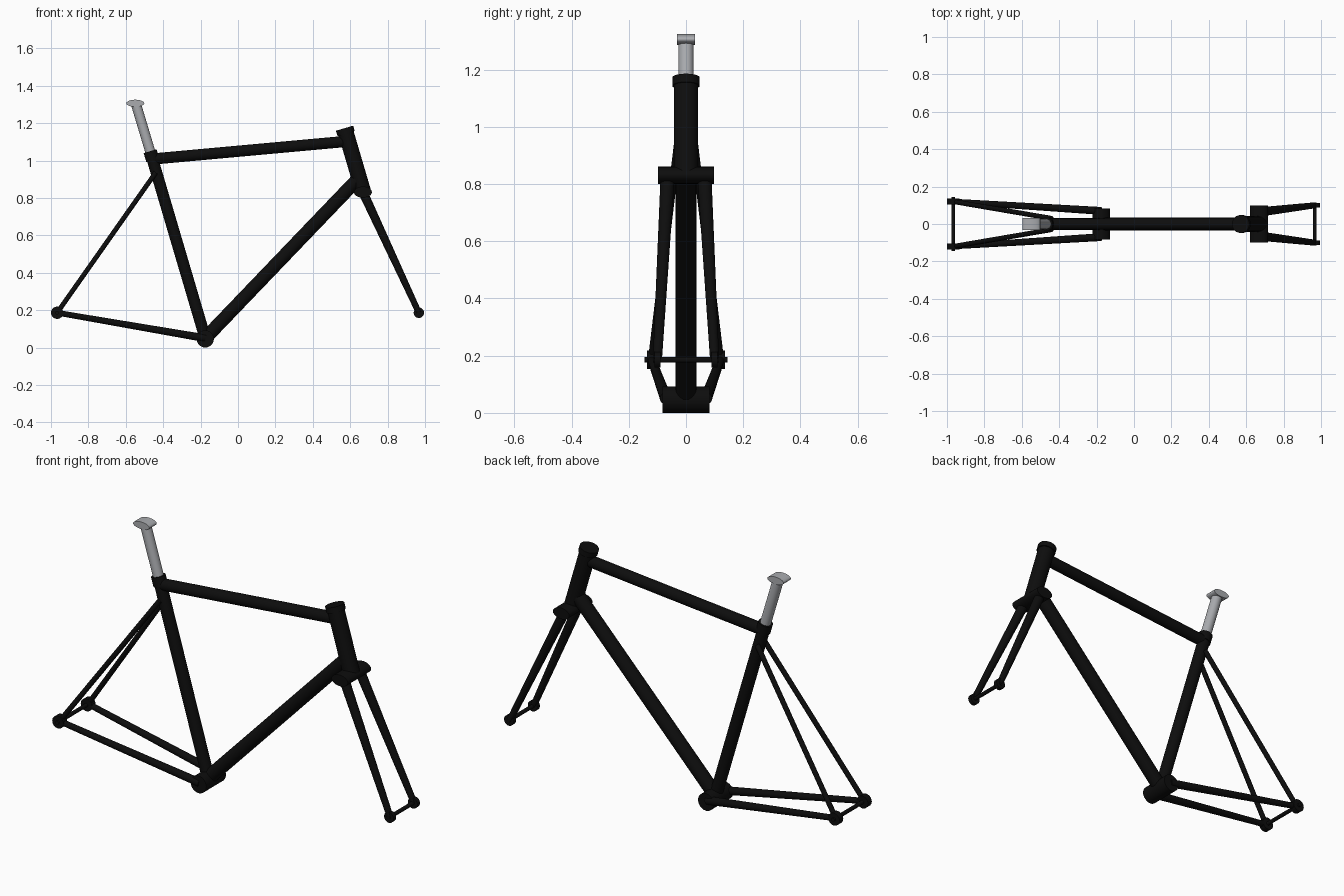
import bpy
import math
from mathutils import Vector

cube = bpy.data.objects.get("Cube")
if cube:
    bpy.data.objects.remove(cube, do_unlink=True)


def material(name, rgb):
    m = bpy.data.materials.new(name)
    m.use_nodes = True
    m.diffuse_color = (*rgb, 1)
    bsdf = next(n for n in m.node_tree.nodes if n.type == "BSDF_PRINCIPLED")
    bsdf.inputs["Base Color"].default_value = (*rgb, 1)
    return m


BLACK = material("frame black", (0.004, 0.004, 0.004))
SILVER = material("post silver", (0.4, 0.41, 0.43))


def tube(name, a, b, r1, r2=None, mat=BLACK, sides=24):
    """Capped round tube from a to b, tapering from r1 to r2."""
    a, b = Vector(a), Vector(b)
    bpy.ops.mesh.primitive_cone_add(
        vertices=sides, radius1=r1, radius2=r1 if r2 is None else r2,
        depth=(b - a).length, location=(a + b) / 2,
        rotation=(b - a).to_track_quat("Z", "Y").to_euler())
    obj = bpy.context.object
    obj.name = name
    obj.data.materials.append(mat)
    bpy.ops.object.shade_smooth_by_angle(angle=math.radians(40))
    return obj


def cross_bar(name, x, z, half, r, flat=1.0, mat=BLACK):
    """Cylinder across the frame, optionally flattened in height."""
    bpy.ops.mesh.primitive_cylinder_add(
        vertices=24, radius=r, depth=half * 2, location=(x, 0, z),
        rotation=(math.pi / 2, 0, 0))
    obj = bpy.context.object
    obj.name = name
    obj.scale.y = flat
    obj.data.materials.append(mat)
    bpy.ops.object.shade_smooth_by_angle(angle=math.radians(40))
    return obj


# Key points of the frame
bracket = Vector((-0.175, 0, 0.05))
seat_top = Vector((-0.467, 0, 1.04))
head_top = Vector((0.572, 0, 1.165))
head_low = Vector((0.672, 0, 0.825))
head_dir = (head_low - head_top).normalized()
seat_dir = (seat_top - bracket).normalized()

# Main triangle
tube("seat_tube", bracket, seat_top, 0.031)
tube("top_tube", (-0.455, 0, 1.008), (0.59, 0, 1.103), 0.03)
tube("down_tube", bracket, (0.64, 0, 0.9), 0.036)
tube("head_tube", head_top, head_low, 0.042)
tube("head_cap", head_top - head_dir * 0.008, head_top + head_dir * 0.022, 0.048)
tube("seat_collar", seat_top - seat_dir * 0.04, seat_top + seat_dir * 0.01, 0.036)
cross_bar("bottom_bracket", bracket.x, 0.046, 0.083, 0.046)

# Fork crown and axles
cross_bar("fork_crown", 0.668, 0.831, 0.098, 0.048, 0.62)
cross_bar("front_axle", 0.967, 0.186, 0.115, 0.01)
cross_bar("rear_axle", -0.967, 0.186, 0.145, 0.01)

# Paired stays, fork legs and dropouts
for side, s in (("left", 1), ("right", -1)):
    rear = (-0.967, s * 0.12, 0.186)
    front = (0.967, s * 0.1, 0.186)
    tube(side + "_chain_stay", (-0.175, s * 0.07, 0.05), rear, 0.021, 0.015)
    tube(side + "_seat_stay", (-0.44, s * 0.03, 0.935), rear, 0.013)
    tube(side + "_fork_leg", (0.668, s * 0.064, 0.831), front, 0.025, 0.016)
    for label, p, r, half in (("rear", rear, 0.033, 0.016), ("front", front, 0.028, 0.011)):
        y = Vector((0, half, 0))
        tube(f"{side}_{label}_dropout", Vector(p) - y, Vector(p) + y, r)

# Seat post and clamp head
tube("seat_post", seat_top, (-0.545, 0, 1.3), 0.027, mat=SILVER)
cross_bar("saddle_clamp", -0.549, 1.306, 0.031, 0.048, 0.4, SILVER)
